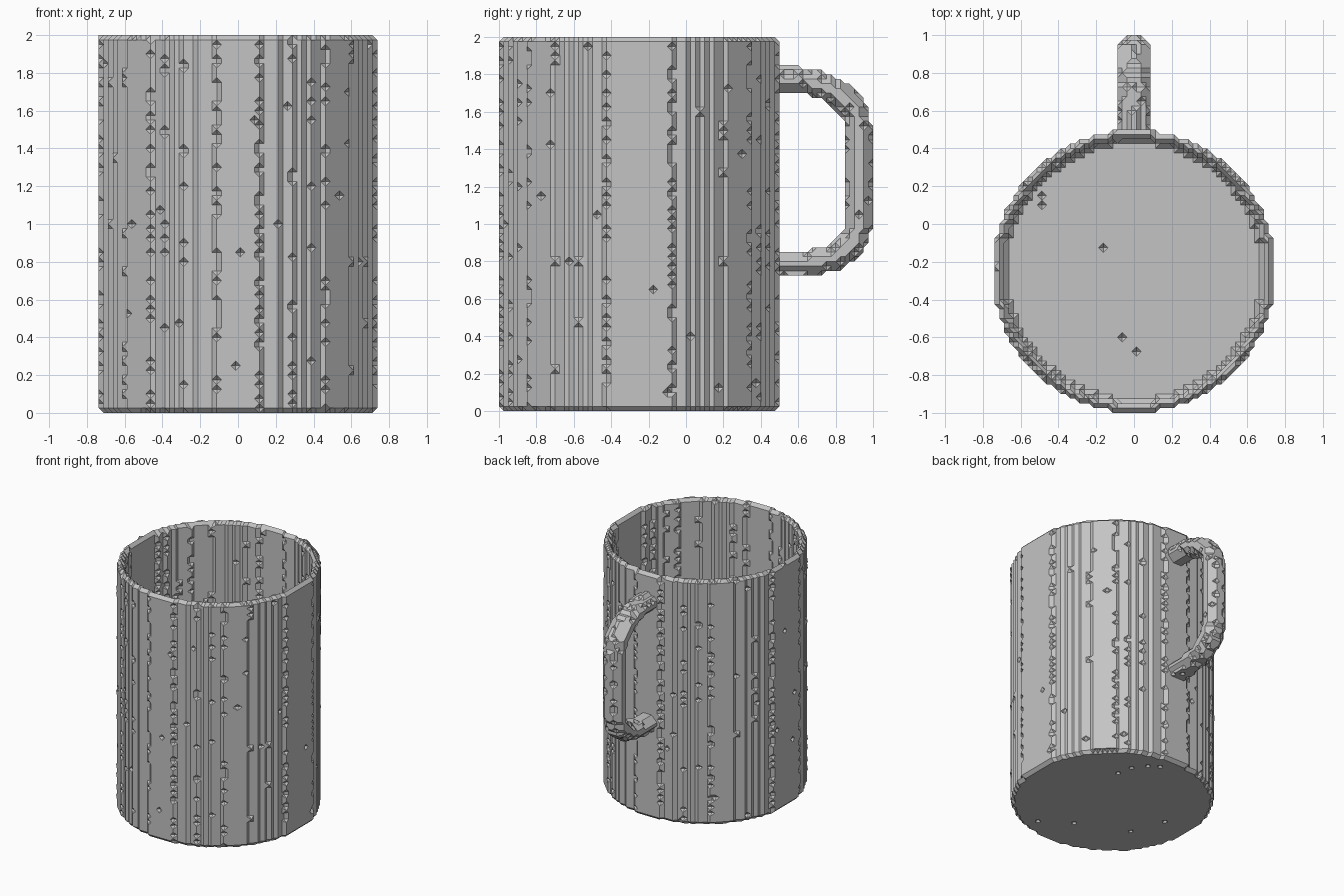
import bpy, bmesh, math, random
from itertools import combinations, product
from mathutils import Vector

random.seed(4)
STEP = 0.025          # lattice spacing
TOP = 80              # mug height in steps
OUTER, INNER = 30.33, 27.4   # wall radii in steps
CENTRE_Y = -0.25

if "Cube" in bpy.data.objects:
    bpy.data.objects.remove(bpy.data.objects["Cube"])

clay = bpy.data.materials.new("plain_grey")
clay.use_nodes = True
GREY = (0.55, 0.55, 0.55, 1)
clay.diffuse_color = GREY
clay.node_tree.nodes["Principled BSDF"].inputs["Base Color"].default_value = GREY

CORNERS = [Vector(c) for c in product((0, 1), repeat=3)]
hull_cache = {}


def cell_hull(mask):
    """Outward polygons (corner indices) of the hull of a cell's filled corners."""
    if mask in hull_cache:
        return hull_cache[mask]
    ids = [i for i in range(8) if mask[i]]
    polys = {}
    for a, b, c in combinations(ids, 3):
        normal = (CORNERS[b] - CORNERS[a]).cross(CORNERS[c] - CORNERS[a])
        for n in (normal, -normal):
            side = {i: round(n.dot(CORNERS[i] - CORNERS[a])) for i in ids}
            if max(side.values()) > 0 or min(side.values()) == 0:
                continue
            flat = [i for i in ids if side[i] == 0]
            mid = sum((CORNERS[i] for i in flat), Vector()) / len(flat)
            u = (CORNERS[flat[0]] - mid).normalized()
            v = n.normalized().cross(u)
            flat.sort(key=lambda i: math.atan2((CORNERS[i] - mid).dot(v),
                                               (CORNERS[i] - mid).dot(u)))
            polys[frozenset(flat)] = flat
    hull_cache[mask] = list(polys.values())
    return hull_cache[mask]


def add_pits(points, chance):
    """Remove a few scattered surface points to leave small dents."""
    pits = set()
    for i, j, k in sorted(points):
        if random.random() < chance:
            around = ((i + 1, j, k), (i - 1, j, k), (i, j + 1, k),
                      (i, j - 1, k), (i, j, k + 1), (i, j, k - 1))
            if any(p not in points for p in around):
                pits.add((i, j, k))
    return points - pits


def build(name, points):
    """Skin a set of lattice points with bevelled steps."""
    offsets = list(product((0, 1), repeat=3))
    cells = {(i - a, j - b, k - c) for i, j, k in points for a, b, c in offsets}
    faces = {}
    for i, j, k in sorted(cells):
        corner = [(i + a, j + b, k + c) for a, b, c in offsets]
        for poly in cell_hull(tuple(p in points for p in corner)):
            loop = [corner[q] for q in poly]
            key = frozenset(loop)
            if key in faces:          # shared by two cells, so inside
                del faces[key]
            else:
                faces[key] = loop
    index = {}
    polys = [[index.setdefault(p, len(index)) for p in loop] for loop in faces.values()]
    verts = [((i + 0.5) * STEP, j * STEP + CENTRE_Y, k * STEP) for i, j, k in index]
    mesh = bpy.data.meshes.new(name)
    mesh.from_pydata(verts, [], polys)
    bm = bmesh.new()
    bm.from_mesh(mesh)
    bmesh.ops.dissolve_limit(bm, angle_limit=0.01, verts=bm.verts, edges=bm.edges)
    bm.to_mesh(mesh)
    bm.free()
    mesh.materials.append(clay)
    obj = bpy.data.objects.new(name, mesh)
    bpy.context.scene.collection.objects.link(obj)
    return obj


# Mug body: thin rough wall, bevelled rim and foot, flat floor
body = set()
for i, j in product(range(-31, 31), range(-31, 32)):
    r2 = (i + 0.5) ** 2 + j * j
    if r2 > (OUTER + 1) ** 2:
        continue
    for k in range(TOP + 1):
        bevel = 0.95 if k in (0, TOP) else 0
        outside = r2 + random.gauss(0, 3) > (OUTER - bevel) ** 2
        inset = bevel if k == TOP else 0
        hollow = k > 2 and r2 + random.gauss(0, 3) < (INNER + inset) ** 2
        if abs(j) > 30 or abs(i + 0.5) > 29.5:
            outside = True
        if not outside and not hollow:
            body.add((i, j, k))
build("mug_body", add_pits(body, 0.0025))

# Handle: rounded bar swept along a bent path at the back
PATH = [Vector(p) for p in ((0.45, 1.775), (0.66, 1.765), (0.8, 1.71), (0.9, 1.61),
                            (0.925, 1.5), (0.925, 1.0), (0.89, 0.89), (0.79, 0.82),
                            (0.64, 0.785), (0.45, 0.785))]


def path_distance(p):
    best = 9
    for a, b in zip(PATH, PATH[1:]):
        t = (p - a).dot(b - a) / (b - a).length_squared
        best = min(best, (p - a.lerp(b, min(1, max(0, t)))).length)
    return best


handle = set()
for j, k in product(range(28, 51), range(26, 76)):
    d = path_distance(Vector((j * STEP + CENTRE_Y, k * STEP)))
    for i in range(-4, 4):
        x = (i + 0.5) * STEP
        size = (x / 0.095) ** 2 + (d / 0.082) ** 2
        if size + random.gauss(0, 0.02) < 1 and (i + 0.5) ** 2 + j * j > 28.5 ** 2:
            handle.add((i, j, k))
build("mug_handle", add_pits(handle, 0.004))
